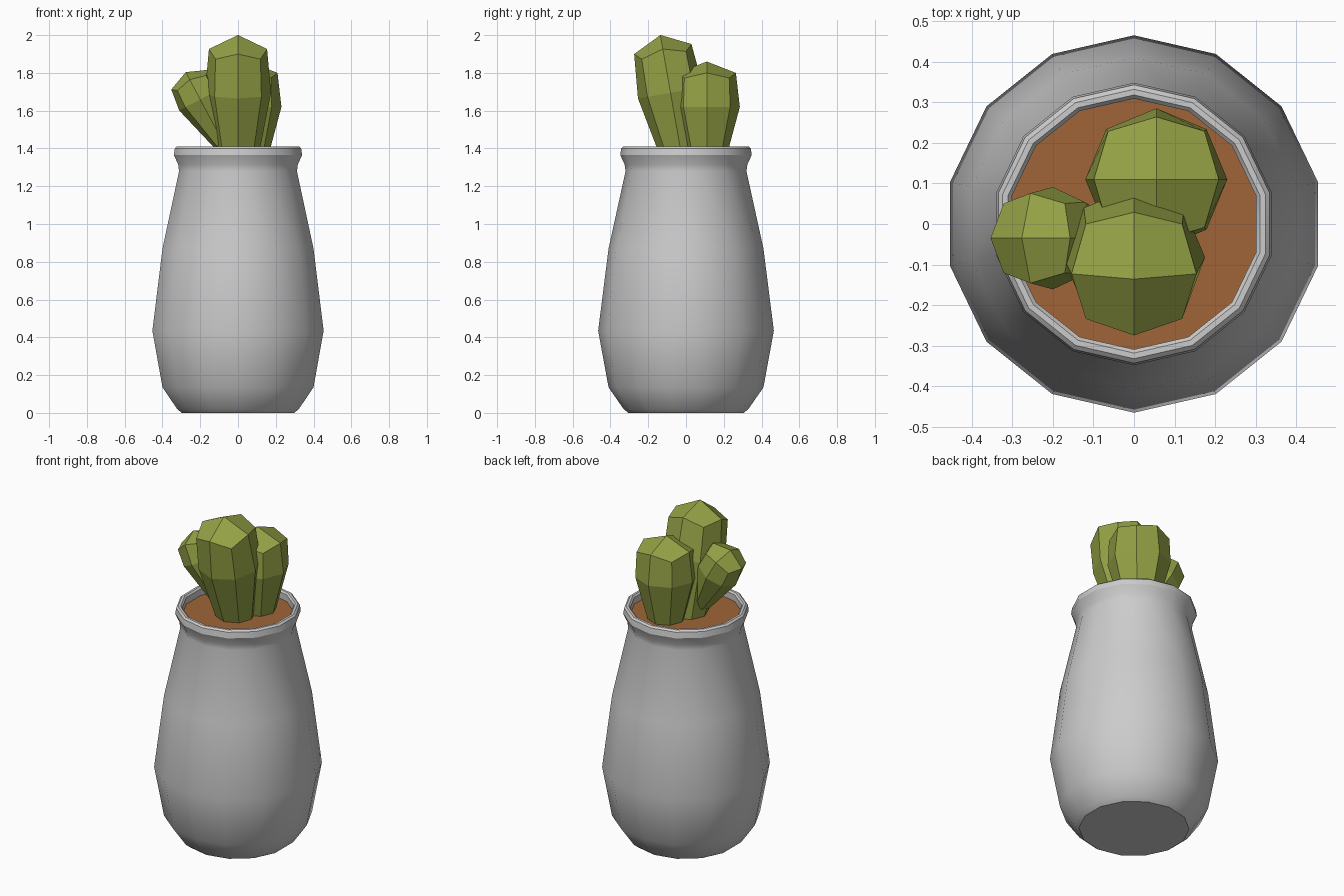
import bpy, bmesh
from math import sin, cos, pi, radians
from mathutils import Matrix, Vector

if "Cube" in bpy.data.objects:
    bpy.data.objects.remove(bpy.data.objects["Cube"])


def material(name, color):
    m = bpy.data.materials.new(name)
    m.diffuse_color = color
    m.use_nodes = True
    m.node_tree.nodes["Principled BSDF"].inputs["Base Color"].default_value = m.diffuse_color
    return m


def make_object(name, bm, mat=None):
    bmesh.ops.recalc_face_normals(bm, faces=bm.faces)
    me = bpy.data.meshes.new(name)
    bm.to_mesh(me)
    bm.free()
    ob = bpy.data.objects.new(name, me)
    bpy.context.collection.objects.link(ob)
    if mat:
        me.materials.append(mat)
    return ob


def ring(bm, r, z, n):
    # first vertex on the y axis
    return [bm.verts.new((r * sin(2 * pi * i / n), r * cos(2 * pi * i / n), z)) for i in range(n)]


def bridge(bm, a, b):
    n = len(a)
    for i in range(n):
        bm.faces.new((a[i], a[(i + 1) % n], b[(i + 1) % n], b[i]))


SIDES = 14
green = material("cactus_green", (0.30, 0.36, 0.06, 1))
brown = material("soil_brown", (0.35, 0.13, 0.04, 1))

# Pot: lathed profile, out and up, over the rim and down inside
profile = [(0.305, 0), (0.33, 0.02), (0.41, 0.135), (0.465, 0.435), (0.41, 0.87),
           (0.32, 1.28), (0.325, 1.315), (0.348, 1.365), (0.343, 1.40), (0.332, 1.41),
           (0.318, 1.41), (0.309, 1.40), (0.309, 1.33)]
bm = bmesh.new()
rings = [ring(bm, r, z, SIDES) for r, z in profile]
for a, b in zip(rings, rings[1:]):
    bridge(bm, a, b)
bm.faces.new(rings[0])
pot = make_object("pot", bm)
bpy.context.view_layer.objects.active = pot
pot.select_set(True)
bpy.ops.object.shade_smooth_by_angle(angle=radians(30))
pot.select_set(False)

# Soil disc
bm = bmesh.new()
bm.faces.new(ring(bm, 0.309, 1.36, SIDES))
soil = make_object("soil", bm, brown)
for p in soil.data.polygons:
    if p.normal.z < 0:
        soil.data.flip_normals()
        break


# Cactus stem: eight-sided, widest in the middle, with a cap of four quads
def cactus(name, mid, tilt, axis, width, base_r, base_len, shoulder, cap):
    bm = bmesh.new()
    base = ring(bm, base_r, -base_len, 8)
    middle = ring(bm, width, 0, 8)
    top = ring(bm, width * 0.88, shoulder, 8)
    for v in top[1::2]:
        v.co.x *= 1.09
        v.co.y *= 1.09
        v.co.z -= cap * 0.45
    bridge(bm, base, middle)
    bridge(bm, middle, top)
    bm.faces.new(base)
    apex = bm.verts.new((0, 0, shoulder + cap))
    for i in range(0, 8, 2):
        bm.faces.new((apex, top[i], top[i + 1], top[(i + 2) % 8]))
    bm.transform(Matrix.Translation(Vector(mid)) @ Matrix.Rotation(radians(tilt), 4, axis))
    return make_object(name, bm, green)


cactus("front_cactus", (0, -0.082, 1.695), 10, 'X', 0.175, 0.105, 0.36, 0.235, 0.075)
cactus("back_cactus", (0.055, 0.11, 1.62), 0, 'X', 0.175, 0.10, 0.28, 0.18, 0.06)
cactus("side_cactus", (-0.20, -0.035, 1.66), -28, 'Y', 0.126, 0.055, 0.26, 0.118, 0.045)
